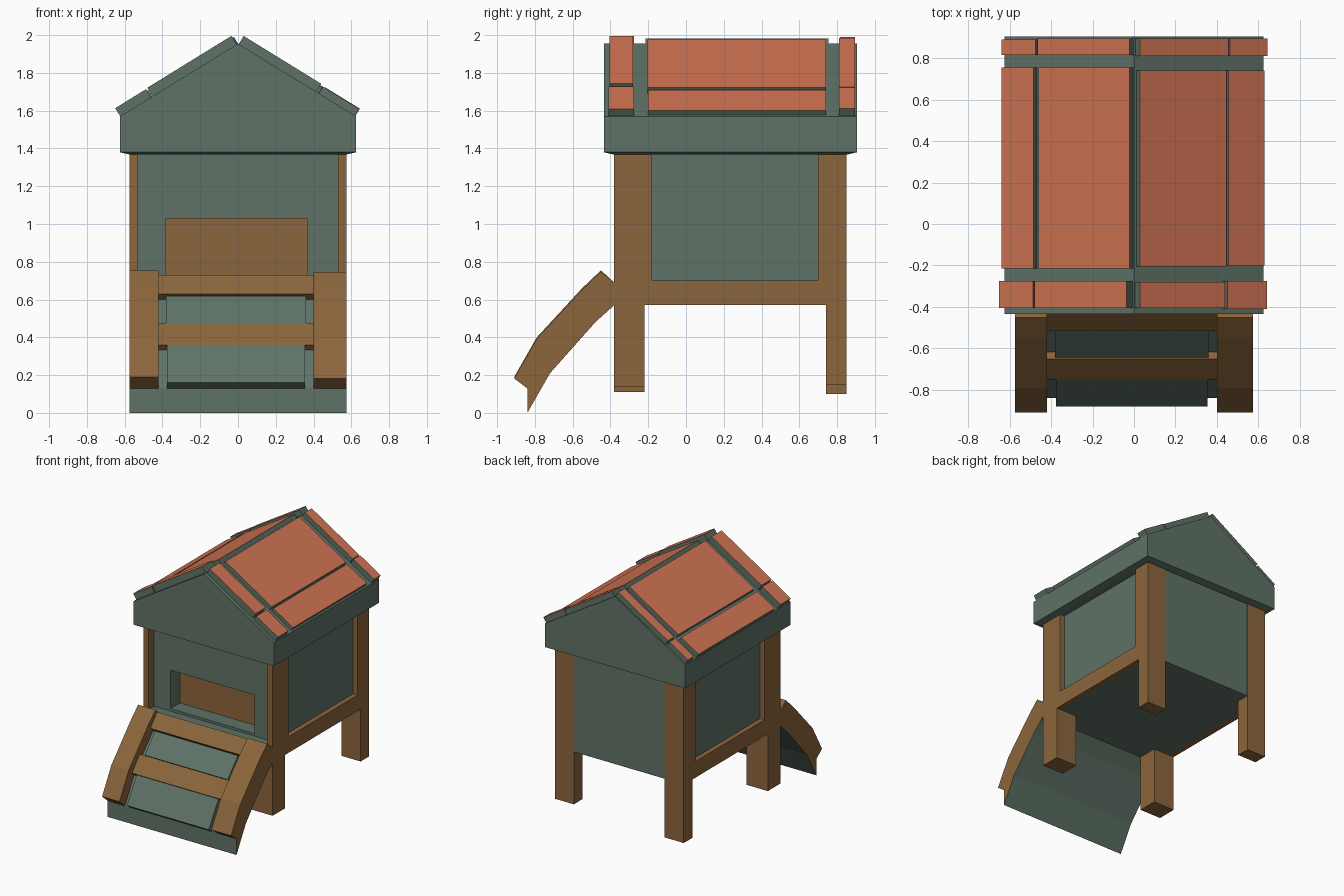
import bpy, bmesh

if "Cube" in bpy.data.objects:
    bpy.data.objects.remove(bpy.data.objects["Cube"])


def material(name, rgb):
    m = bpy.data.materials.new(name)
    m.diffuse_color = (*rgb, 1)
    m.use_nodes = True
    m.node_tree.nodes["Principled BSDF"].inputs["Base Color"].default_value = m.diffuse_color
    return m


GREEN = material("green_paint", (0.115, 0.17, 0.135))
WOOD = material("brown_wood", (0.26, 0.13, 0.045))
TILE = material("orange_tile", (0.62, 0.17, 0.085))


def finish(name, bm, mats):
    bmesh.ops.recalc_face_normals(bm, faces=bm.faces[:])
    me = bpy.data.meshes.new(name)
    bm.to_mesh(me)
    bm.free()
    for m in mats:
        me.materials.append(m)
    ob = bpy.data.objects.new(name, me)
    bpy.context.collection.objects.link(ob)
    return ob


def extrude(name, profile, axis, a, b, mats, special=()):
    """Prism of a 2D profile along x (profile y,z) or y (profile x,z).
    Side faces listed in special, or 'ends', take the second material."""
    bm = bmesh.new()
    place = (lambda p, d: (d, *p)) if axis == "x" else (lambda p, d: (p[0], d, p[1]))
    r0 = [bm.verts.new(place(p, a)) for p in profile]
    r1 = [bm.verts.new(place(p, b)) for p in profile]
    n = len(profile)
    ends = [bm.faces.new(r0), bm.faces.new(r1)]
    for f in ends:
        f.material_index = int("ends" in special)
    for i in range(n):
        j = (i + 1) % n
        f = bm.faces.new((r0[i], r0[j], r1[j], r1[i]))
        f.material_index = int(i in special)
    bmesh.ops.triangulate(bm, faces=[f for f in ends if len(f.verts) > 5])
    return finish(name, bm, mats)


def box(name, x, y, z, mat):
    return extrude(name, [(x[0], z[0]), (x[1], z[0]), (x[1], z[1]), (x[0], z[1])],
                   "y", y[0], y[1], [mat])


# House body with a doorway in the front wall
box("house_body", (-0.535, 0.535), (-0.18, 0.845), (0.57, 1.37), GREEN)
box("floor_front", (-0.54, 0.54), (-0.38, -0.18), (0.57, 0.70), GREEN)
box("door_sill", (-0.385, 0.365), (-0.31, -0.18), (0.70, 0.72), GREEN)
box("front_wall_left", (-0.54, -0.385), (-0.31, -0.18), (0.70, 1.37), GREEN)
box("front_wall_right", (0.365, 0.54), (-0.31, -0.18), (0.70, 1.37), GREEN)
box("front_wall_top", (-0.385, 0.365), (-0.31, -0.18), (1.03, 1.37), GREEN)
box("door", (-0.385, 0.365), (-0.19, -0.17), (0.72, 1.03), WOOD)

# Side frames and legs
for s, side, zf, zb in ((-1, "left", 0.11, 0.10), (1, "right", 0.14, 0.15)):
    def span(a, b):
        return tuple(sorted((s * a, s * b)))
    box(f"{side}_rail", span(0.53, 0.575), (-0.38, 0.85), (0.57, 0.70), WOOD)
    box(f"{side}_front_post", span(0.53, 0.575), (-0.38, -0.18), (0.70, 1.37), WOOD)
    box(f"{side}_back_post", span(0.53, 0.575), (0.70, 0.85), (0.70, 1.37), WOOD)
    box(f"{side}_front_leg", span(0.385, 0.575), (-0.38, -0.22), (zf, 0.57), WOOD)
    box(f"{side}_back_leg", span(0.405, 0.575), (0.74, 0.85), (zb, 1.37), WOOD)

# Roof block with gables and a tapered underside
extrude("roof", [(-0.625, 1.38), (0.625, 1.38), (0.625, 1.57), (0, 1.955), (-0.625, 1.57)],
        "y", -0.435, 0.905, [GREEN])
bm = bmesh.new()
rings = [[bm.verts.new((x, y, z)) for x, y in ((-w, f), (w, f), (w, b), (-w, b))]
         for w, f, b, z in ((0.575, -0.385, 0.855, 1.368), (0.625, -0.435, 0.905, 1.38))]
for r in rings:
    bm.faces.new(r)
for i in range(4):
    j = (i + 1) % 4
    bm.faces.new((rings[0][i], rings[0][j], rings[1][j], rings[1][i]))
finish("roof_underside", bm, [GREEN])

# Roof tiles: side, inner and outer x of the top face, y range, thickness
TILES = [
    (1, 0.03, 0.445, -0.205, 0.74, 0.035), (1, 0.455, 0.63, -0.20, 0.74, 0.03),
    (1, 0.03, 0.44, -0.405, -0.28, 0.05), (1, 0.45, 0.642, -0.41, -0.275, 0.042),
    (1, 0.03, 0.455, 0.81, 0.895, 0.042), (1, 0.462, 0.645, 0.81, 0.895, 0.045),
    (-1, 0.022, 0.46, -0.215, 0.755, 0.035), (-1, 0.485, 0.64, -0.215, 0.755, 0.035),
    (-1, 0.035, 0.48, -0.405, -0.275, 0.053), (-1, 0.487, 0.65, -0.405, -0.275, 0.05),
    (-1, 0.022, 0.465, 0.815, 0.895, 0.042), (-1, 0.475, 0.64, 0.815, 0.89, 0.04),
]
NX, NZ = 0.524, 0.852
for k, (s, x0, x1, y0, y1, t) in enumerate(TILES):
    top = [(x, 1.955 - 0.616 * x + t / NZ) for x in (x0, x1)]
    base = [(x - NX * (t + 0.003), z - NZ * (t + 0.003)) for x, z in reversed(top)]
    extrude(f"roof_tile_{k + 1}", [(s * x, z) for x, z in top + base],
            "y", y0, y1, [GREEN, TILE], (0,))

# Curved ramp: board, side rails, steps and infill panels
upper = [(-0.38, 0.69), (-0.48, 0.60), (-0.72, 0.34), (-0.84, 0.13)]
lower = [(-0.84, 0.0), (-0.72, 0.21), (-0.48, 0.48), (-0.38, 0.57)]
outer = [(-0.91, 0.19), (-0.79, 0.40), (-0.55, 0.66), (-0.45, 0.755)]
extrude("ramp_board", upper + lower, "x", -0.575, 0.575, [GREEN, WOOD], ("ends",))
extrude("ramp_rail_left", upper + outer, "x", -0.575, -0.42, [WOOD])
extrude("ramp_rail_right", upper + [(y, z - 0.008) for y, z in outer],
        "x", 0.40, 0.575, [WOOD])
extrude("ramp_step_upper", [(-0.38, 0.68), (-0.43, 0.73), (-0.515, 0.63), (-0.475, 0.595)],
        "x", -0.42, 0.40, [WOOD])
extrude("ramp_step_lower", [(-0.61, 0.445), (-0.65, 0.475), (-0.75, 0.36), (-0.72, 0.33)],
        "x", -0.42, 0.40, [WOOD])
extrude("ramp_panel_upper", [(-0.48, 0.59), (-0.515, 0.62), (-0.645, 0.475), (-0.61, 0.445)],
        "x", -0.38, 0.36, [GREEN])
extrude("ramp_panel_lower", [(-0.72, 0.33), (-0.755, 0.36), (-0.88, 0.16), (-0.84, 0.13)],
        "x", -0.375, 0.355, [GREEN])
